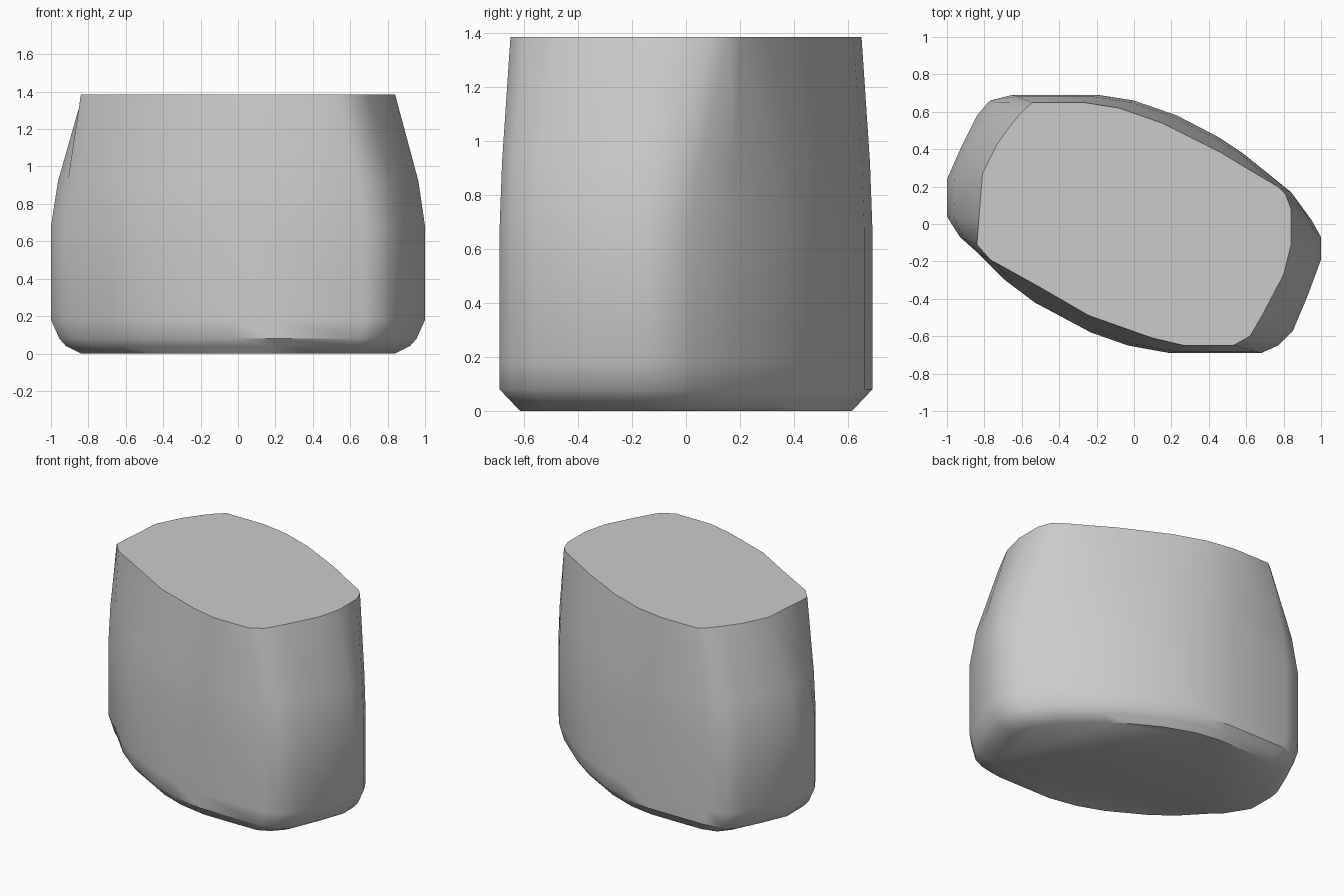
import bpy
import bmesh
from mathutils import Vector

cube = bpy.data.objects.get("Cube")
if cube:
    bpy.data.objects.remove(cube, do_unlink=True)

# Single grey stone colour
grey = bpy.data.materials.new("stone grey")
grey.use_nodes = True
colour = (0.6, 0.6, 0.6, 1)
grey.diffuse_color = colour
shader = next(n for n in grey.node_tree.nodes if n.type == 'BSDF_PRINCIPLED')
shader.inputs["Base Color"].default_value = colour

# Plan outlines with matching points: widest body and cut top
body_plan = [
    (1, -.07), (1, -.19), (.93, -.38), (.85, -.57), (.77, -.65), (.68, -.69),
    (.2, -.69), (-.03, -.65), (-.23, -.58), (-.53, -.42), (-.69, -.3),
    (-.84, -.15), (-.93, -.07), (-1, .04), (-1, .24), (-.92, .42),
    (-.84, .58), (-.77, .66), (-.65, .69), (-.2, .69), (0, .66), (.23, .58),
    (.46, .46), (.58, .38), (.84, .17), (.95, .02),
]
top_plan = [
    (.84, .08), (.84, -.11), (.8, -.27), (.69, -.48), (.62, -.6), (.53, -.65),
    (.27, -.65), (.1, -.61), (-.07, -.55), (-.24, -.49), (-.5, -.34),
    (-.77, -.19), (-.84, -.11), (-.83, .02), (-.81, .27), (-.73, .43),
    (-.65, .54), (-.59, .61), (-.54, .65), (-.27, .65), (-.08, .62),
    (.15, .54), (.46, .385), (.6, .3), (.77, .2), (.81, .16),
]

# Height, blend towards the top outline, x scale and y scale
sections = [
    (0, 0, .84, .89), (.04, 0, .92, .945), (.08, 0, .955, 1), (.18, 0, 1, 1),
    (.68, 0, 1, 1), (.92, .22, 1, 1), (1.385, 1, 1, 1),
]


def add_ring(bm, height, blend, scale_x, scale_y):
    ring = []
    for body, top in zip(body_plan, top_plan):
        p = Vector(body).lerp(Vector(top), blend)
        ring.append(bm.verts.new((p.x * scale_x, p.y * scale_y, height)))
    return ring


# Stone block lofted through the sections, with flat ends
bm = bmesh.new()
rings = [add_ring(bm, *section) for section in sections]
for low, high in zip(rings, rings[1:]):
    for i in range(len(low)):
        bm.faces.new((low[i - 1], high[i - 1], high[i], low[i]))
bm.faces.new(rings[0])
bm.faces.new(rings[-1])
bmesh.ops.recalc_face_normals(bm, faces=bm.faces)
mesh = bpy.data.meshes.new("stone_block")
bm.to_mesh(mesh)
bm.free()
mesh.materials.append(grey)
block = bpy.data.objects.new("stone_block", mesh)
bpy.context.collection.objects.link(block)

# Smooth walls with crisp top and bottom edges
bpy.ops.object.select_all(action='DESELECT')
block.select_set(True)
bpy.context.view_layer.objects.active = block
bpy.ops.object.shade_smooth_by_angle(angle=.7)
